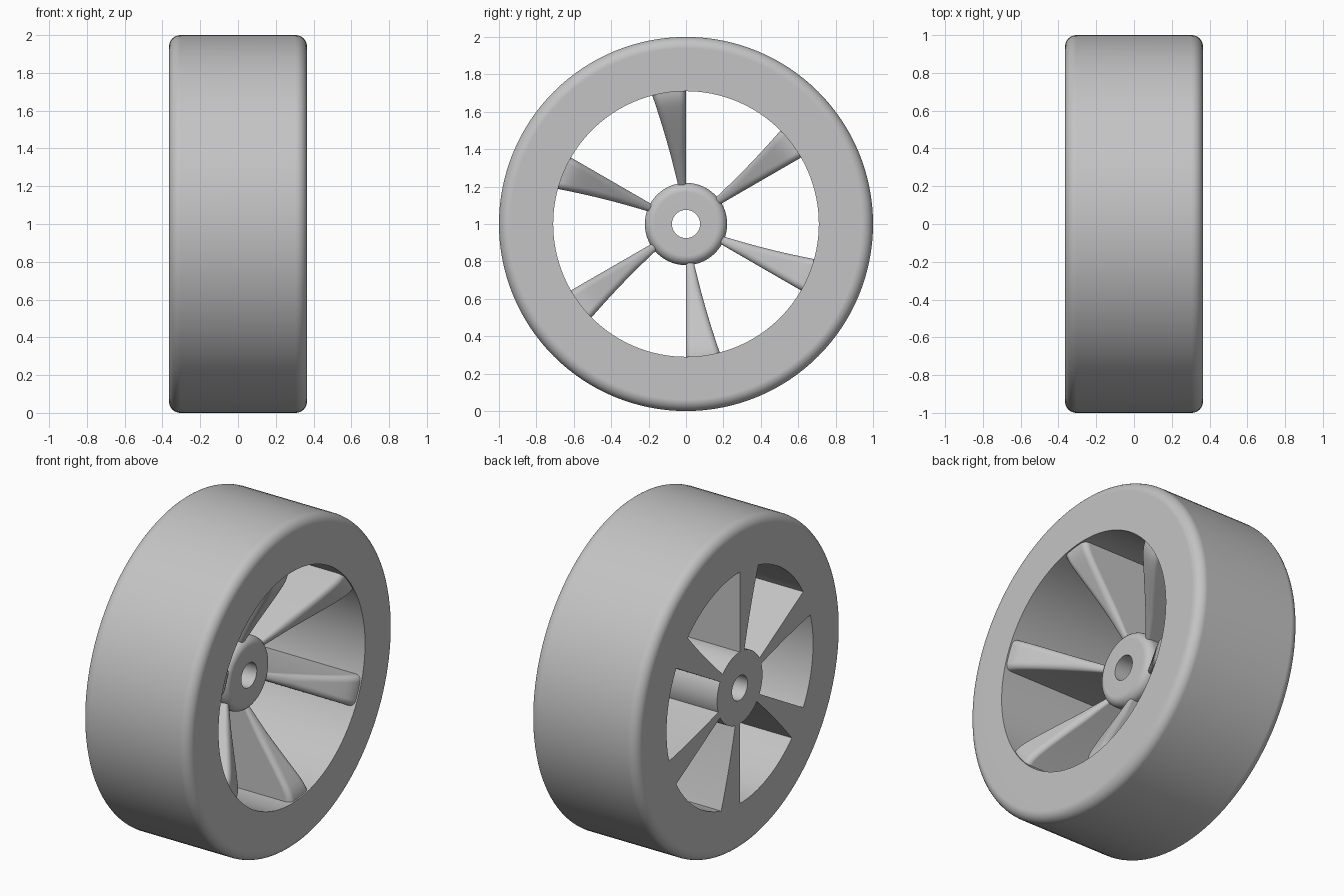
import bpy, bmesh, math
from mathutils import Matrix

if "Cube" in bpy.data.objects:
    bpy.data.objects.remove(bpy.data.objects["Cube"], do_unlink=True)

HALF = 0.365        # half of the wheel width
RIM = 0.71          # radius of the opening
HUB = 0.22          # hub radius
CENTRE = (0, 0, 1)

grey = bpy.data.materials.new("light_grey")
grey.use_nodes = True
COLOUR = (0.55, 0.55, 0.55, 1)
grey.diffuse_color = COLOUR
grey.node_tree.nodes["Principled BSDF"].inputs["Base Color"].default_value = COLOUR


def finish(bm, name):
    """Turn a bmesh into a smooth object with sharp edges kept."""
    bmesh.ops.recalc_face_normals(bm, faces=bm.faces)
    mesh = bpy.data.meshes.new(name)
    bm.to_mesh(mesh)
    bm.free()
    mesh.materials.append(grey)
    obj = bpy.data.objects.new(name, mesh)
    obj.location = CENTRE
    bpy.context.collection.objects.link(obj)
    bpy.ops.object.select_all(action='DESELECT')
    obj.select_set(True)
    bpy.context.view_layer.objects.active = obj
    bpy.ops.object.shade_smooth_by_angle(angle=math.radians(30))
    weighted = obj.modifiers.new("clean_normals", 'WEIGHTED_NORMAL')
    weighted.keep_sharp = True
    return obj


def fillet(x, r, radius, start, steps=8):
    """Quarter circle of (x, r) points about a centre, turning clockwise."""
    return [(x + radius * math.cos(a), r + radius * math.sin(a))
            for a in (math.radians(start - 90 * i / steps) for i in range(steps + 1))]


def lathe(name, profile, steps=128):
    """Revolve a closed (x, r) profile about the x axis."""
    bm = bmesh.new()
    verts = [bm.verts.new((x, 0, r)) for x, r in profile]
    edges = [bm.edges.new((a, b)) for a, b in zip(verts, verts[1:] + verts[:1])]
    bmesh.ops.spin(bm, geom=verts + edges, cent=(0, 0, 0), axis=(1, 0, 0),
                   angle=math.tau, steps=steps, use_merge=False)
    bmesh.ops.remove_doubles(bm, verts=bm.verts, dist=0.0001)
    return finish(bm, name)


# Tyre: wide ring with rounded outer edges
ROUND = 0.06
lathe("tyre", [(-HALF, RIM)]
      + fillet(-HALF + ROUND, 1 - ROUND, ROUND, 180)
      + fillet(HALF - ROUND, 1 - ROUND, ROUND, 90)
      + [(HALF, RIM)])

# Hub: bored cylinder, recessed and rounded on one side
HUB_FRONT, HUB_ROUND, BORE = 0.075, 0.05, 0.075
lathe("hub", [(-HALF, BORE), (-HALF, HUB)]
      + fillet(HUB_FRONT - HUB_ROUND, HUB - HUB_ROUND, HUB_ROUND, 90)
      + [(HUB_FRONT, BORE)], 96)


def crest(r):
    """Height of the spoke ridge: a dish slope easing into the tyre side."""
    slope = 0.05 + (r - 0.2) * 0.66
    gap = HALF - 0.001 - slope
    soft = 0.03
    return HALF - 0.001 - (gap + math.sqrt(gap * gap + soft * soft)) / 2


def spoke_section(r):
    """(angle, x) outline of a spoke at one radius, with rounded ridge."""
    span = math.radians(11.5 + (r - 0.2) / 0.51 * 3.2)
    width = span * r
    radius = min(0.035, width * 0.45)
    top = crest(r)
    arc = fillet(radius, top - radius, radius, 180, 6)
    arc += fillet(width - radius, top - radius, radius, 90, 6)
    return [(0, -HALF)] + [(w / r, x) for w, x in arc] + [(span, -HALF)]


# Spokes: tapered full-depth blades, six round the hub
ROWS = 24
for n in range(6):
    bm = bmesh.new()
    rings = []
    for i in range(ROWS + 1):
        r = 0.19 + (RIM + 0.01 - 0.19) * i / ROWS
        rings.append([bm.verts.new((x, -r * math.sin(a), r * math.cos(a)))
                      for a, x in spoke_section(r)])
    for low, high in zip(rings, rings[1:]):
        count = len(low)
        for k in range(count):
            j = (k + 1) % count
            bm.faces.new((low[k], low[j], high[j], high[k]))
    bm.faces.new(rings[0])
    bm.faces.new(rings[-1])
    bmesh.ops.rotate(bm, verts=bm.verts, cent=(0, 0, 0),
                     matrix=Matrix.Rotation(n * math.tau / 6, 3, 'X'))
    finish(bm, f"spoke_{n + 1}")
